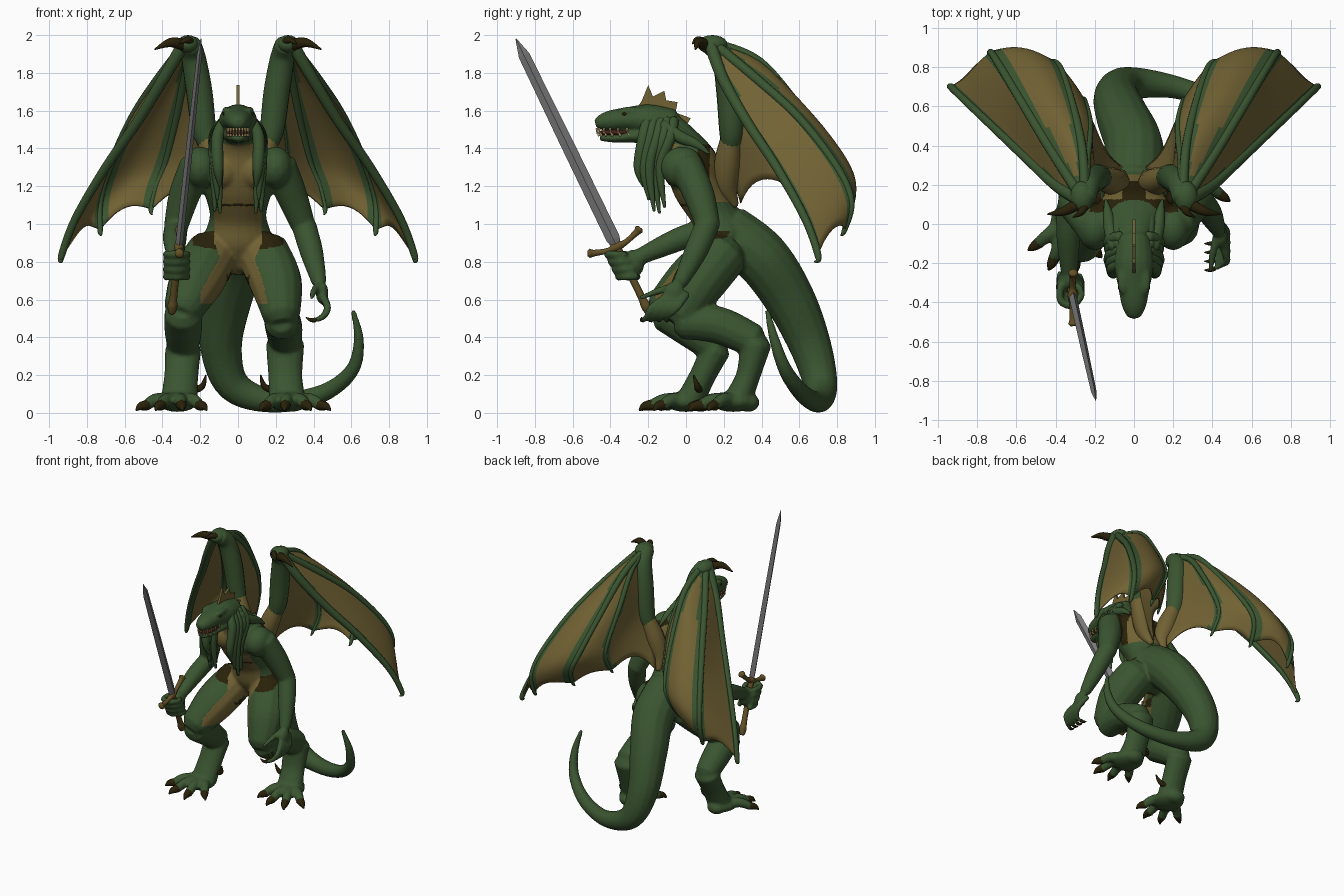
import bpy, bmesh, math
from mathutils import Vector as V

if "Cube" in bpy.data.objects:
    bpy.data.objects.remove(bpy.data.objects["Cube"])

def mat(name, r, g, b):
    m = bpy.data.materials.new(name)
    m.diffuse_color = (r, g, b, 1)
    m.use_nodes = True
    m.node_tree.nodes["Principled BSDF"].inputs["Base Color"].default_value = m.diffuse_color
    return m

GREEN = mat("scale green", .043, .091, .03)
TAN = mat("hide tan", .165, .122, .034)
DARK = mat("dark brown", .022, .016, .003)
STEEL = mat("steel", .2, .2, .2)
BRONZE = mat("bronze", .125, .082, .02)
BONE = mat("bone", .45, .32, .14)
MOUTH = mat("mouth red", .05, .016, .008)

def catmull(pts, k=6):
    """Smooth a list of (x, y, z, r[, wide]) control points."""
    P = [tuple(p) + (1,) * (5 - len(p)) for p in pts]
    out = []
    for i in range(len(P) - 1):
        a, b, c, d = P[max(i - 1, 0)], P[i], P[i + 1], P[min(i + 2, len(P) - 1)]
        for j in range(k):
            t = j / k
            out.append([.5 * (2 * q + (r - p) * t + (2 * p - 5 * q + 4 * r - s) * t * t
                        + (3 * q - p - 3 * r + s) * t ** 3) for p, q, r, s in zip(a, b, c, d)])
    return out + [list(P[-1])]

def tube(bm, pts, n=14, ref=(1, 0, 0)):
    """Closed tube with rounded-off ends; 'wide' stretches it along ref."""
    P = catmull(pts)
    C = [V(p[:3]) for p in P]
    side, rings = V(ref), []
    for i, p in enumerate(P):
        t = (C[min(i + 1, len(C) - 1)] - C[max(i - 1, 0)]).normalized()
        side = side - t * side.dot(t)
        if side.length < 1e-3:
            side = t.orthogonal()
        side.normalize()
        up = t.cross(side)
        spots = [(C[i], 1)]
        if i == 0:
            spots = [(C[i] - t * p[3] * .45, .6), (C[i], 1)]
        if i == len(P) - 1:
            spots = [(C[i], 1), (C[i] + t * p[3] * .45, .6)]
        for c, f in spots:
            rings.append([bm.verts.new(c + f * p[3] * (side * p[4] * math.cos(a) + up * math.sin(a)))
                          for a in (2 * math.pi * k / n for k in range(n))])
    for a, b in zip(rings, rings[1:]):
        for k in range(n):
            bm.faces.new((a[k], a[(k + 1) % n], b[(k + 1) % n], b[k]))
    bm.faces.new(rings[0][::-1])
    bm.faces.new(rings[-1])

def ball(bm, c, sx, sy, sz):
    vs = bmesh.ops.create_uvsphere(bm, u_segments=16, v_segments=10, radius=1)["verts"]
    for v in vs:
        v.co = V((c[0] + v.co.x * sx, c[1] + v.co.y * sy, c[2] + v.co.z * sz))

def make(name, bm, *mats, smooth=True):
    bmesh.ops.recalc_face_normals(bm, faces=bm.faces)
    me = bpy.data.meshes.new(name)
    bm.to_mesh(me)
    bm.free()
    for m in mats:
        me.materials.append(m)
    me.polygons.foreach_set("use_smooth", [smooth] * len(me.polygons))
    ob = bpy.data.objects.new(name, me)
    bpy.context.collection.objects.link(ob)
    return ob

# ---- body: overlapping limbs fused with a voxel remesh
bm = bmesh.new()
claws = bmesh.new()
tube(bm, [(0, .24, .79, .1), (0, .2, .92, .14, 1.25), (0, .15, 1.05, .125, 1.2), (0, .07, 1.2, .14, 1.35),
          (0, .03, 1.32, .14, 1.45), (0, -.03, 1.43, .105, 1.2), (0, -.1, 1.5, .09), (0, -.2, 1.54, .08)], 20)
for s in (-1, 1):                                     # chest, shoulders, brow
    ball(bm, (s * .09, -.05, 1.28), .1, .07, .09)
    ball(bm, (s * .2, -.02, 1.3), .09, .115, .11)
    ball(bm, (s * .058, -.29, 1.6), .028, .07, .022)
# head and jaw
tube(bm, [(0, -.08, 1.52, .09), (0, -.2, 1.55, .085, 1.2), (0, -.31, 1.555, .065, 1.3), (0, -.41, 1.545, .054, 1.2),
          (0, -.465, 1.535, .035, 1.2)])
tube(bm, [(0, -.15, 1.48, .06, 1.5), (0, -.28, 1.465, .036, 2), (0, -.38, 1.455, .024, 2.3), (0, -.45, 1.457, .018, 2)])
# tail
tube(bm, [(0, .22, .96, .15), (0, .4, .82, .15), (-.06, .55, .6, .135), (-.09, .66, .35, .112), (-.02, .715, .14, .088),
          (.2, .7, .06, .06), (.44, .62, .1, .048), (.6, .53, .22, .038), (.64, .47, .38, .028), (.61, .43, .54, .014)])
# thighs, shins, ankles
tube(bm, [(-.13, .2, .85, .14), (-.22, .04, .7, .145), (-.29, -.12, .55, .105)])
tube(bm, [(-.29, -.11, .53, .1), (-.29, .03, .44, .1), (-.29, .16, .34, .085)])
tube(bm, [(-.29, .16, .34, .08, 1.2), (-.3, .09, .2, .07, 1.3), (-.31, .03, .08, .075, 1.3)])
tube(bm, [(.13, .2, .85, .14), (.2, .07, .69, .14), (.23, -.03, .51, .1)])
tube(bm, [(.23, -.02, .48, .09), (.24, .17, .465, .1), (.25, .36, .38, .09)])
tube(bm, [(.25, .37, .37, .085, 1.2), (.25, .33, .2, .065, 1.4), (.26, .28, .08, .075, 1.3)])
# feet with four clawed toes and a dew claw
for s, cx, cy in ((-1, -.32, .02), (1, .27, .27)):
    ball(bm, (cx, cy - .02, .06), .11, .12, .055)
    ball(bm, (cx, cy + .06, .055), .07, .06, .05)
    for dx, dy in ((.17, -.12), (.09, -.2), (-.02, -.21), (-.12, -.15)):
        x, y = cx + s * dx, cy + dy
        tube(bm, [(cx + s * dx * .3, cy + dy * .2, .07, .04), (cx + s * dx * .7, cy + dy * .65, .068, .035), (x, y, .036, .029)])
        tube(claws, [(x - s * dx * .05, y - dy * .05, .042, .03), (x + s * dx * .15, y + dy * .15, .034, .022),
                     (x + s * dx * .29, y + dy * .27, .014, .005)], 8)
    tube(claws, [(cx - s * .08, cy + .05, .12, .02), (cx - s * .13, cy + .04, .14, .017), (cx - s * .15, cy + .02, .2, .004)], 8)
# arms
tube(bm, [(-.22, 0, 1.31, .09), (-.285, .07, 1.15, .083), (-.33, .11, .98, .064)])
tube(bm, [(-.33, .1, .97, .064), (-.335, -.06, .91, .062), (-.33, -.26, .82, .042)])
tube(bm, [(.22, 0, 1.31, .09), (.285, .07, 1.15, .083), (.35, .12, .98, .064)])
tube(bm, [(.35, .11, .99, .066), (.39, .05, .85, .062), (.43, -.03, .69, .04)])
# fist around the grip
ball(bm, (-.33, -.28, .79), .055, .06, .075)
for j in range(4):
    z, y = .72 + j * .04, -.28 - j * .02
    tube(bm, [(-.375, y + .03, z, .02), (-.375, y - .05, z, .02), (-.32, y - .075, z, .021), (-.27, y - .03, z, .019), (-.28, y + .02, z, .018)], 10)
# open hand
ball(bm, (.445, -.065, .635), .034, .055, .06)
for j in range(4):
    y = -.085 + j * .03
    q = -.05 * (3 - j)
    tube(bm, [(.44, y, .63, .021), (.475, y - .05 + q * .3, .56, .02), (.45, -.1 + q * .7, .51, .018), (.41, -.1 + q * .85, .492, .014)], 10)
    tube(claws, [(.41, -.1 + q * .85, .492, .013), (.385, -.1 + q * .9, .492, .01), (.36, -.1 + q * .9, .505, .003)], 8)
tube(bm, [(.42, -.07, .67, .022), (.4, -.16, .64, .019), (.39, -.24, .61, .012)], 10)
body = make("body", bm, GREEN, TAN, DARK)
md = body.modifiers.new("fuse", 'REMESH')
md.mode, md.voxel_size, md.use_smooth_shade = 'VOXEL', .011, True
sm = body.modifiers.new("soften", 'SMOOTH')
sm.factor, sm.iterations = .5, 4
bpy.context.view_layer.objects.active = body
for m in ("fuse", "soften"):
    bpy.ops.object.modifier_apply(modifier=m)
# paint belly, hip patches, inner thighs and back by position and direction
for p in body.data.polygons:
    (x, y, z), n = p.center, p.normal
    ax, inward = abs(x), -n.x * (1 if x > 0 else -1)
    i = 0
    if .72 < z < 1.42 and n.y < -.25 and y < .22 and ax < (.125 if z > .9 else .125 - (.9 - z) * .4):
        i = 2 if abs(z - 1.1) < .006 and ax < .12 else 1
    elif .84 + ax * .2 < z < .96 and n.y < .35 and .105 < ax < .24 and y < .23:
        i = 2
    elif .58 < z < .84 and inward > .6 and n.y < .1 and .06 < ax < .2 and y < .2:
        i = 1
    elif 1.12 < z < 1.42 and y > .06 and ax < .23 and n.y > -.2:
        i = 1 if y > .125 and ax < .17 and not (ax < .06 and z > 1.2) else 2
    elif .66 < z < .74 and ax < .06 and y < .24 and n.y < 0:
        i = 2
    p.material_index = i
    p.use_smooth = True

# ---- mouth, teeth, eyes
bm = bmesh.new()
ball(bm, (0, -.36, 1.484), .057, .106, .02)
make("mouth", bm, MOUTH)
bm = bmesh.new()
for s in (-1, 1):
    for j in range(6):
        a = j / 5
        x, y = s * (.008 + .05 * math.sin(a * 1.6)), -.472 + .16 * a ** 1.6
        for z0, z1 in ((1.505, 1.478), (1.468, 1.492)):
            tube(bm, [(x, y + (.012 if z0 < 1.48 else 0), z0, .0075), (x * 1.02, y, z1, .002)], 6)
make("teeth", bm, BONE)
bm = bmesh.new()
for s in (-1, 1):
    ball(bm, (s * .07, -.325, 1.583), .012, .014, .009)
make("eyes", bm, DARK)

# ---- spiked head crest
bm = bmesh.new()
crest = [(-.27, 1.6), (-.235, 1.65), (-.2, 1.735), (-.175, 1.675), (-.115, 1.705), (-.105, 1.655), (-.045, 1.645),
         (-.055, 1.59), (.025, 1.56), (-.005, 1.51), (.03, 1.43), (-.05, 1.43), (-.16, 1.53)]
f = bm.faces.new([bm.verts.new((-.008, y, z)) for y, z in crest])
g = bmesh.ops.extrude_face_region(bm, geom=[f])
bmesh.ops.translate(bm, vec=(.016, 0, 0), verts=[v for v in g["geom"] if isinstance(v, bmesh.types.BMVert)])
make("head_crest", bm, TAN, smooth=False)

# ---- hanging head tendrils, with a row swept back over the neck
bm = bmesh.new()
for s in (-1, 1):
    for j in range(5):
        y0, y1, z1 = -.225 + .035 * j, -.235 + .028 * j, (1.2, 1.13, 1.07, 1.06, 1.09)[j]
        tube(bm, [(s * .07, y0 + .02, 1.55, .028), (s * (.108 + .004 * j), y0, 1.46, .032),
                  (s * (.105 + .01 * (j % 3)), y1 - .015, 1.3, .028), (s * (.095 + .014 * (j % 3)), y1 + .01, z1, .008)], 10)
    for j in range(3):
        x = .03 + .045 * j
        tube(bm, [(s * x * .8, -.12, 1.58 - .03 * j, .034), (s * x, -.03, 1.5 - .02 * j, .034),
                  (s * x * 1.1, .05, 1.425, .026), (s * x * 1.2, .12, 1.375, .007)], 10)
make("head_tendrils", bm, GREEN)

# ---- wings: membrane lofted between curved fingers that fan from the wrist
ARM = [(.25, .13, 1.95), (.235, .2, 1.88), (.205, .23, 1.7), (.18, .24, 1.5), (.12, .24, 1.32), (.06, .29, 1.11)]
RAYS = [ARM,
        [(.25, .14, 1.96), (.24, .33, 1.87), (.225, .5, 1.65), (.25, .62, 1.4), (.26, .63, 1.28), (.25, .575, 1.17)],
        [(.25, .14, 1.96), (.265, .39, 1.86), (.32, .63, 1.58), (.38, .8, 1.33), (.43, .82, 1.2), (.46, .75, 1.08)],
        [(.27, .14, 1.96), (.42, .37, 1.77), (.56, .6, 1.56), (.68, .8, 1.3), (.73, .875, 1.12), (.73, .84, .97)],
        [(.29, .13, 1.95), (.4, .2, 1.76), (.54, .33, 1.53), (.7, .48, 1.3), (.86, .63, 1.03), (.935, .7, .83)]]
RAYS = [[V(p[:3]) for p in catmull(r, 8)] for r in RAYS]

def ray(i, t):
    f = min(max(t, 0), .9999) * (len(RAYS[i]) - 1)
    k = int(f)
    return RAYS[i][k].lerp(RAYS[i][k + 1], f - k)

NU, NV = 12, 20
for s, label in ((-1, "right"), (1, "left")):
    flip = lambda p: V((s * p.x, p.y, p.z))
    bm = bmesh.new()
    cols = []
    for i in range(4):
        for k in range(NU + (i == 3)):
            u = k / NU
            arch = max(math.sin(math.pi * u), 0)
            reach = 1 - (.13, .08, .09, .1)[i] * arch ** .8
            billow = V((0, .05, .02)) * (0, .2, 1, .6)[i] * arch
            cols.append([bm.verts.new(flip(ray(i, t).lerp(ray(i + 1, t), u) + billow * math.sin(math.pi * t * .8)))
                         for t in (reach * j / NV for j in range(NV + 1))])
    for c, (a, b) in enumerate(zip(cols, cols[1:])):
        i, u = c // NU, (c % NU + .5) / NU
        for j in range(NV):
            fc = bm.faces.new((a[j], b[j], b[j + 1], a[j + 1]))
            span = (ray(i, (j + .5) / NV) - ray(i + 1, (j + .5) / NV)).length
            near = min(u if i else 1, 1 - u) * span       # green band beside each finger
            fc.material_index = 1 if near < (.03 if i == 3 and u > .5 else .045 if i != 1 else .03) else 0
    ob = make(label + "_wing_membrane", bm, TAN, GREEN)
    sd = ob.modifiers.new("thickness", 'SOLIDIFY')
    sd.thickness, sd.offset = .012, 0
    bm = bmesh.new()
    tube(bm, [(*flip(V(p)), r) for p, r in zip(ARM[:4] + [(.15, .235, 1.41)], (.055, .065, .07, .065, .05))])
    for i in (1, 2, 3, 4):
        r0, r1 = ((.022, .011), (.025, .013), (.028, .015), (.034, .018))[i - 1]
        pts = [(*flip(ray(i, t)), r0 + (r1 - r0) * t) for t in (0, .2, .4, .6, .8, 1)]
        e = flip(ray(i, 1))
        pts.append((e.x - s * .005, e.y - .02, e.z - .03, .004))
        tube(bm, pts, 12)
    ball(bm, (s * .265, .14, 1.95), .06, .08, .05)
    make(label + "_wing_bones", bm, GREEN)
    bm = bmesh.new()
    tube(bm, [(s * .165, .24, 1.46, .055), (s * .12, .22, 1.33, .07), (s * .08, .215, 1.2, .06), (s * .06, .26, 1.1, .02)])
    make(label + "_wing_root", bm, TAN)
    tube(claws, [(s * .29, .1, 1.95, .032), (s * .36, .065, 1.96, .024), (s * .44, .05, 1.925, .004)], 10)
    tube(claws, [(s * .25, .1, 1.96, .025), (s * .27, .06, 1.975, .018), (s * .31, .035, 1.955, .004)], 10)
make("claws", claws, DARK)

# ---- sword
tip, hilt = V((-.195, -.9, 1.98)), V((-.312, -.37, .89))
d = (tip - hilt).normalized()
w = V((1, 0, 0)).cross(d).normalized()
th = d.cross(w)
bm = bmesh.new()
L = (tip - hilt).length
rings = [[bm.verts.new(hilt + d * L * f + a * w * hw + b * th * ht) for a, b in ((1, 0), (0, 1), (-1, 0), (0, -1))]
         for f, hw, ht in ((0, .026, .02), (.03, .037, .02), (.5, .035, .018), (.92, .03, .014), (1, .003, .002))]
for a, b in zip(rings, rings[1:]):
    for k in range(4):
        bm.faces.new((a[k], a[(k + 1) % 4], b[(k + 1) % 4], b[k]))
bm.faces.new(rings[0])
bm.faces.new(rings[-1])
make("sword_blade", bm, STEEL, smooth=False)
bm = bmesh.new()
g = [hilt + w * a - d * b for a, b in ((-.145, -.02), (-.12, -.01), (-.05, .01), (0, .01), (.05, .01), (.12, -.01), (.145, -.02))]
tube(bm, [(*p, r) for p, r in zip(g, (.026, .018, .016, .026, .016, .018, .026))], 10)
tube(bm, [(*(hilt - d * a), r) for a, r in ((0, .02), (.1, .02), (.3, .02), (.36, .026), (.4, .02))], 12)
make("sword_hilt", bm, BRONZE)
